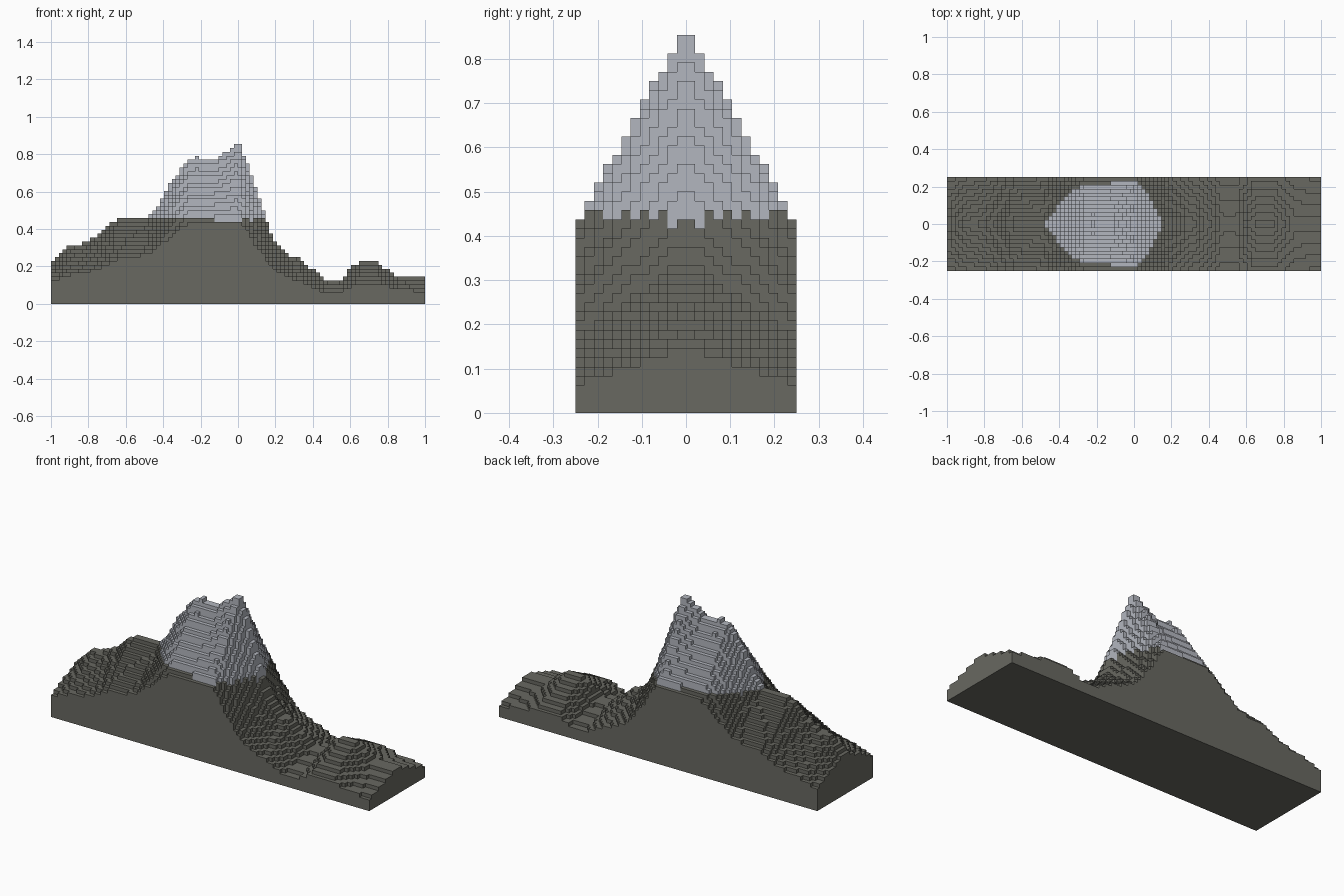
import bpy
import bmesh

if "Cube" in bpy.data.objects:
    bpy.data.objects.remove(bpy.data.objects["Cube"], do_unlink=True)

NX, NY = 96, 24          # columns along x and y
S = 2.0 / NX             # size of one block
SNOW_LINE = 23           # columns at least this many blocks tall are pale


def material(name, color):
    m = bpy.data.materials.new(name)
    m.use_nodes = True
    m.diffuse_color = (*color, 1)
    m.node_tree.nodes["Principled BSDF"].inputs["Base Color"].default_value = (*color, 1)
    return m


# Height in blocks along the central ridge: (x, blocks)
RIDGE = [(-1, 11), (-0.95, 13), (-0.9, 15), (-0.83, 15.4), (-0.75, 17.6), (-0.64, 22),
         (-0.49, 22), (-0.44, 24), (-0.4, 27.6), (-0.36, 31), (-0.3, 35), (-0.26, 37),
         (-0.22, 37.6), (-0.2, 37), (-0.12, 37.3), (-0.06, 39), (-0.01, 41), (0.01, 40.6),
         (0.05, 36), (0.1, 29), (0.14, 23.2), (0.16, 20), (0.2, 16), (0.28, 12.4),
         (0.33, 11.6), (0.38, 9.6), (0.43, 8), (0.47, 6), (0.55, 6), (0.6, 9),
         (0.65, 11), (0.74, 11), (0.79, 9), (0.86, 7), (1, 7)]
# Height in blocks along the front and back edges
EDGE = [(-1, 6), (-0.9, 7.4), (-0.75, 9), (-0.64, 11.6), (-0.5, 12.6), (-0.45, 14),
        (-0.4, 15.8), (-0.35, 18), (-0.27, 20.8), (-0.01, 21.2), (0.02, 20.8), (0.06, 18),
        (0.1, 15), (0.16, 11), (0.2, 8.6), (0.28, 6.6), (0.38, 5), (0.47, 3),
        (0.55, 3), (0.65, 5.4), (0.74, 5.4), (0.86, 3.8), (1, 3.3)]


def sample(profile, x):
    for (x0, h0), (x1, h1) in zip(profile, profile[1:]):
        if x <= x1:
            return h0 + (h1 - h0) * (x - x0) / (x1 - x0)
    return profile[-1][1]


def column_height(i, j):
    """Blocks in a column; zero outside the slab."""
    if not (0 <= i < NX and 0 <= j < NY):
        return 0
    x = -1 + (i + 0.5) * S
    t = (abs(j - (NY - 1) / 2) - 0.5) / (NY / 2 - 1)
    ridge, edge = sample(RIDGE, x), sample(EDGE, x)
    return int(ridge + (edge - ridge) * t + 0.5)


bm = bmesh.new()


def quad(points, mat):
    verts = [bm.verts.new((-1 + a * S, (b - NY / 2) * S, c * S)) for a, b, c in points]
    bm.faces.new(verts).material_index = mat


# Stepped columns: a top for each, and walls down to any lower neighbour
for i in range(NX):
    for j in range(NY):
        h = column_height(i, j)
        mat = 1 if h >= SNOW_LINE else 0
        quad([(i, j, h), (i + 1, j, h), (i + 1, j + 1, h), (i, j + 1, h)], mat)
        walls = [((0, -1), (i, j), (i + 1, j)), ((1, 0), (i + 1, j), (i + 1, j + 1)),
                 ((0, 1), (i + 1, j + 1), (i, j + 1)), ((-1, 0), (i, j + 1), (i, j))]
        for (di, dj), a, b in walls:
            low = column_height(i + di, j + dj)
            if low < h:
                quad([(*a, low), (*b, low), (*b, h), (*a, h)], mat)

# Flat underside
quad([(0, 0, 0), (0, NY, 0), (NX, NY, 0), (NX, 0, 0)], 0)

bmesh.ops.remove_doubles(bm, verts=bm.verts[:], dist=S * 0.01)
mesh = bpy.data.meshes.new("mountain_terrain")
bm.to_mesh(mesh)
bm.free()
mesh.materials.append(material("dark_rock", (0.14, 0.14, 0.12)))
mesh.materials.append(material("pale_peak", (0.45, 0.47, 0.52)))
terrain = bpy.data.objects.new("mountain_terrain", mesh)
bpy.context.collection.objects.link(terrain)
